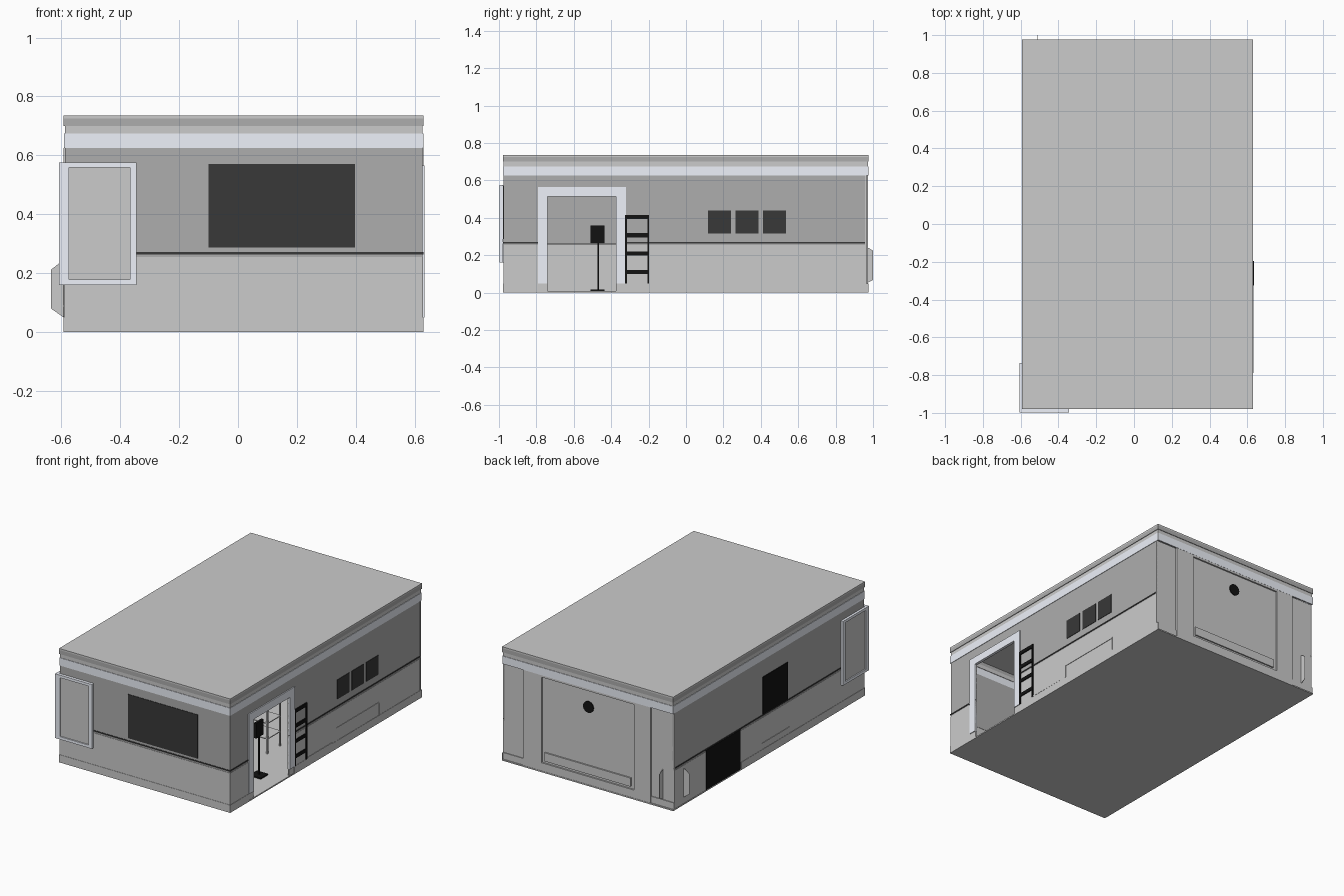
import bpy, bmesh
from mathutils import Vector

if "Cube" in bpy.data.objects:
    bpy.data.objects.remove(bpy.data.objects["Cube"])


def mat(name, r, g, b):
    m = bpy.data.materials.new(name)
    m.diffuse_color = (r, g, b, 1)
    m.use_nodes = True
    m.node_tree.nodes["Principled BSDF"].inputs["Base Color"].default_value = m.diffuse_color
    return m


WALL = mat("wall_grey", .42, .42, .42)
TRIM = mat("pale_trim", .86, .89, .96)
GLASS = mat("dark_glass", .04, .04, .04)
BLACK = mat("black", .006, .006, .006)
X0, X1, Y0, Y1 = -.592, .63, -.979, .976
T = .008


def finish(name, bm, m=None):
    bmesh.ops.recalc_face_normals(bm, faces=bm.faces)
    me = bpy.data.meshes.new(name)
    bm.to_mesh(me)
    bm.free()
    ob = bpy.data.objects.new(name, me)
    bpy.context.collection.objects.link(ob)
    if m:
        me.materials.append(m)
    return ob


def boxes(name, spans, m=None):
    """Each span is x0, x1, y0, y1, z0, z1."""
    bm = bmesh.new()
    for a, b, c, d, e, f in spans:
        vs = bmesh.ops.create_cube(bm, size=1)["verts"]
        for v in vs:
            v.co = Vector((a if v.co.x < 0 else b, c if v.co.y < 0 else d,
                           e if v.co.z < 0 else f))
    return finish(name, bm, m)


def ring(z0, z1, inset=0, t=T):
    """Four wall strips around the plan."""
    a, b, c, d = X0 + inset, X1 - inset, Y0 + inset, Y1 - inset
    return [(a, b, c, c + t, z0, z1), (a, b, d - t, d, z0, z1),
            (a, a + t, c + t, d - t, z0, z1), (b - t, b, c + t, d - t, z0, z1)]


def plate(name, pts, axis, pos, m=None):
    """Thin flat plate; pts are (u, z), axis is its normal."""
    bm = bmesh.new()
    vs = [bm.verts.new((u, pos, z) if axis == 'y' else (pos, u, z)) for u, z in pts]
    f = bm.faces.new(vs)
    r = bmesh.ops.extrude_face_region(bm, geom=[f])
    off = Vector((0, .002, 0)) if axis == 'y' else Vector((.002, 0, 0))
    bmesh.ops.translate(bm, vec=off, verts=[g for g in r["geom"] if isinstance(g, bmesh.types.BMVert)])
    return finish(name, bm, m)


# Floor, roof and the stacked bands below the roof
boxes("floor", [(X0, X1, Y0, Y1, 0, .008)])
boxes("roof", [(X0, X1, Y0, Y1, .725, .735)])
boxes("roof_edge", ring(.70, .725), WALL)
boxes("upper_band", ring(.675, .70, .004))
boxes("trim_band", ring(.625, .675, .001), TRIM)

# Side and front walls; the right wall is split around the doorway
D0, D1, DZ = -.74, -.375, .515
yb = Y1 - .012


def walls(z0, z1, inset, dz=None):
    a, b, c = X0 + inset, X1 - inset, Y0 + inset
    s = [(a, b, c, c + T, z0, z1), (a, a + T, c + T, yb, z0, z1),
         (b - T, b, c + T, D0, z0, z1), (b - T, b, D1, yb, z0, z1)]
    if dz:
        s.append((b - T, b, D0, D1, dz, z1))
    return s


boxes("lower_wall", walls(.008, .255, .002))
boxes("upper_wall", walls(.255, .625, .004, DZ), WALL)
boxes("waist_strip", walls(.264, .272, .001), GLASS)
boxes("skirting", [(X0, X1, Y0, Y0 + .003, .008, .05),
                   (X0, X0 + .003, Y0, .28, .008, .05),
                   (X1 - .003, X1, Y0, D0 - .05, .008, .05),
                   (X1 - .003, X1, D1 + .05, Y1, .008, .05)])

# Back wall with raised portal, sill and round vent
boxes("back_wall", [(X0, X1, yb - T, yb, .008, .625)])
boxes("back_portal", [(-.43, -.31, yb, Y1 - .002, .008, .625), (.35, .48, yb, Y1 - .002, .008, .625),
                      (-.31, .35, yb, Y1 - .002, .612, .625), (-.31, .35, yb, Y1 - .002, .008, .06)])
boxes("back_sill", [(-.285, .33, yb, Y1 - .003, .075, .13)])
boxes("back_skirting", [(X0, -.43, yb, yb + .005, .008, .05), (.48, X1, yb, yb + .005, .008, .05)])
bpy.ops.mesh.primitive_cylinder_add(vertices=24, radius=.037, depth=.006,
                                    location=(.02, yb + .002, .505), rotation=(1.570796, 0, 0))
vent = bpy.context.object
vent.name = "round_vent"
vent.data.materials.append(BLACK)
bpy.ops.object.shade_smooth_by_angle()

# Windows and hatches
boxes("front_window", [(-.10, .397, Y0 + .001, Y0 + .006, .287, .57)], GLASS)
boxes("side_windows", [(X1 - .006, X1 - .001, y, y + .123, .315, .44) for y in (.117, .264, .412)], GLASS)
boxes("left_hatch", [(X0 - .001, X0 + .004, .29, .64, .008, .265)], BLACK)
boxes("left_window", [(X0 - .001, X0 + .004, -.195, .06, .275, .515)], BLACK)

# Low ribs on the long sides
boxes("right_ribs", [(X1 - .004, X1 + .001, .105, .545, .128, .135), (X1 - .004, X1 + .001, .105, .11, .05, .13),
                     (X1 - .004, X1 + .001, .54, .545, .05, .13), (X1 - .004, X1 + .001, -.2, .06, .05, .057)])
boxes("left_ribs", [(X0 - .001, X0 + .004, -.21, .07, .085, .092)])

# Corner display cases: pale frame with grey panel, on front and left
z0, z1 = .16, .575
boxes("front_case_frame", [(-.605, -.573, -.998, Y0, z0, z1), (-.367, -.345, -.998, Y0, z0, z1),
                           (-.573, -.367, -.998, Y0, z0, .178), (-.573, -.367, -.998, Y0, .558, z1)], TRIM)
boxes("front_case_panel", [(-.573, -.367, -.990, Y0, .178, .558)])
boxes("left_case_frame", [(-.607, X0, -.998, -.966, z0, z1), (-.607, X0, -.757, -.735, z0, z1),
                          (-.607, X0, -.966, -.757, z0, .178), (-.607, X0, -.966, -.757, .558, z1)], TRIM)
boxes("left_case_panel", [(-.600, X0, -.966, -.757, .178, .558)])

# Door frame
boxes("door_frame", [(.615, .633, -.79, D0, .05, .565), (.615, .633, D1, -.322, .05, .565),
                     (.615, .633, D0, D1, DZ, .565)], TRIM)

# Ladder beside the door
lx = (.626, .634)
boxes("ladder", [(*lx, -.325, -.315, .05, .415), (*lx, -.207, -.197, .05, .415)]
      + [(*lx, -.315, -.207, z, z + .022) for z in (.1, .198, .296, .393)], BLACK)

# Flat marker fins at the back left corner
plate("left_fin", [(X0, .05), (-.635, .08), (-.635, .212), (-.605, .235), (X0, .235)], 'y', .87)
plate("back_fin", [(yb, .05), (1.0, .068), (1.0, .225), (yb, .245)], 'x', -.51)

# Interior: screen on a stand, counter and shelves
boxes("screen_stand", [(.44, .52, -.51, -.435, .008, .016), (.476, .484, -.474, -.466, .016, .27),
                       (.472, .488, -.51, -.435, .262, .36)], BLACK)
boxes("counter", [(-.5, -.2, -.9, -.3, .256, .262)])
boxes("counter_legs", [(x, x + .012, y, y + .012, .008, .256) for x in (-.49, -.222) for y in (-.89, -.32)])
boxes("shelves", [(-.05, .35, -.2, -.06, z, z + .005) for z in (.1, .2, .3)])
boxes("shelf_posts", [(x, x + .01, y, y + .01, .008, .31) for x in (-.05, .34) for y in (-.2, -.07)])
